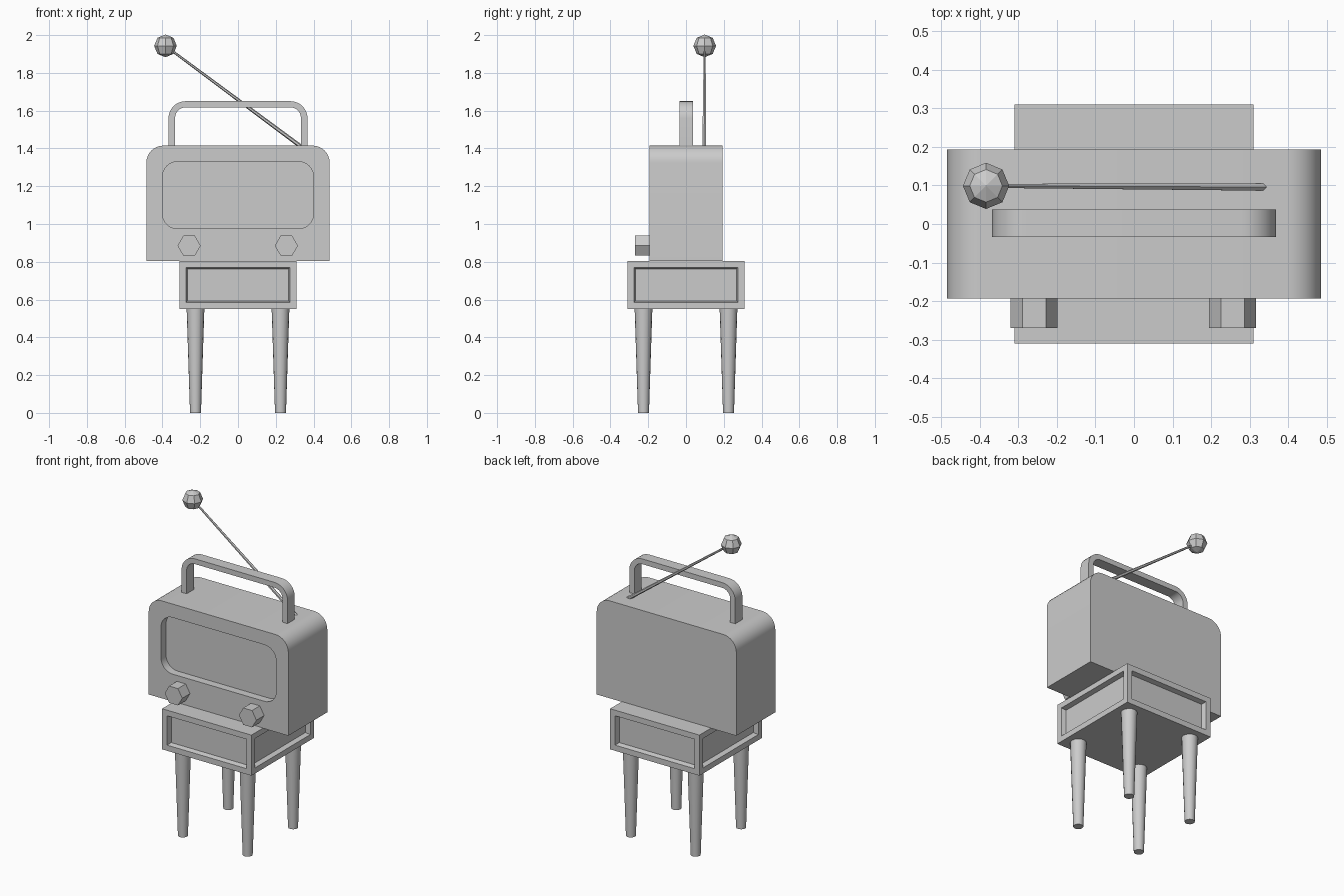
import bpy, bmesh
from math import cos, sin, pi, radians
from mathutils import Vector

if "Cube" in bpy.data.objects:
    bpy.data.objects.remove(bpy.data.objects["Cube"])


def finish(bm, name, smooth=None):
    bmesh.ops.recalc_face_normals(bm, faces=bm.faces)
    me = bpy.data.meshes.new(name)
    bm.to_mesh(me)
    bm.free()
    ob = bpy.data.objects.new(name, me)
    bpy.context.collection.objects.link(ob)
    if smooth:
        bpy.ops.object.select_all(action='DESELECT')
        ob.select_set(True)
        bpy.context.view_layer.objects.active = ob
        bpy.ops.object.shade_smooth_by_angle(angle=radians(smooth))
    return ob


def arc(cx, cz, r, a0, a1, n=8):
    angles = [radians(a0 + (a1 - a0) * i / n) for i in range(n + 1)]
    return [(cx + r * cos(a), cz + r * sin(a)) for a in angles]


def arch(w, z0, z1, r):
    """Half-width w, square at the bottom, rounded top corners."""
    return ([(w, z0)] + arc(w - r, z1 - r, r, 0, 90)
            + arc(r - w, z1 - r, r, 90, 180) + [(-w, z0)])


def prism(name, profile, y0, y1, smooth=None):
    bm = bmesh.new()
    face = bm.faces.new([bm.verts.new((x, y0, z)) for x, z in profile])
    ext = bmesh.ops.extrude_face_region(bm, geom=[face])['geom']
    verts = [v for v in ext if isinstance(v, bmesh.types.BMVert)]
    bmesh.ops.translate(bm, verts=verts, vec=(0, y1 - y0, 0))
    return finish(bm, name, smooth)


def rod(name, a, b, ra, rb, sides, smooth=None):
    a, b = Vector(a), Vector(b)
    bm = bmesh.new()
    bmesh.ops.create_cone(bm, cap_ends=True, segments=sides,
                          radius1=ra, radius2=rb, depth=(b - a).length)
    bm.transform((b - a).to_track_quat('Z', 'Y').to_matrix().to_4x4())
    bmesh.ops.translate(bm, verts=bm.verts, vec=(a + b) / 2)
    return finish(bm, name, smooth)


# Stand box with a sloped recessed panel on each side
bm = bmesh.new()
bmesh.ops.create_cube(bm, size=1)
for v in bm.verts:
    v.co = (v.co.x * 0.62, v.co.y * 0.62, v.co.z * 0.255 + 0.6775)
bm.normal_update()
sides = [f for f in bm.faces if abs(f.normal.z) < 0.5]
bmesh.ops.inset_individual(bm, faces=sides, thickness=0.05)
bmesh.ops.inset_individual(bm, faces=sides, thickness=0.01, depth=-0.03)
finish(bm, "stand_box")

# Tapered legs
for sx in (-1, 1):
    for sy in (-1, 1):
        x, y = sx * 0.225, sy * 0.225
        rod("leg", (x, y, 0), (x, y, 0.552), 0.029, 0.047, 16, 40)

# Television body with rounded top corners
body = prism("television_body", arch(0.485, 0.803, 1.415, 0.09), -0.193, 0.193)

# Rounded screen recess cut into the front
w, z0, z1, r = 0.4, 0.975, 1.33, 0.08
screen = (arc(w - r, z1 - r, r, 0, 90) + arc(r - w, z1 - r, r, 90, 180)
          + arc(r - w, z0 + r, r, 180, 270) + arc(w - r, z0 + r, r, 270, 360))
cutter = prism("screen_cutter", screen, -0.3, -0.143)
cutter.hide_render = True
mod = body.modifiers.new("screen_recess", 'BOOLEAN')
mod.operation = 'DIFFERENCE'
mod.solver = 'EXACT'
mod.object = cutter
bpy.ops.object.select_all(action='DESELECT')
body.select_set(True)
bpy.context.view_layer.objects.active = body
bpy.ops.object.modifier_apply(modifier=mod.name)
bpy.data.objects.remove(cutter)
bpy.ops.object.shade_smooth_by_angle(angle=radians(30))

# Hexagonal knobs
for x in (-0.259, 0.256):
    hexagon = [(x + 0.061 * cos(i * pi / 3), 0.885 + 0.061 * sin(i * pi / 3))
               for i in range(6)]
    prism("knob", hexagon, -0.27, -0.185)

# Carrying handle
outer = arch(0.368, 1.405, 1.65, 0.09)
inner = arch(0.333, 1.405, 1.617, 0.055)
prism("handle", outer + inner[::-1], -0.034, 0.037, 30)

# Aerial and faceted tip
tip = Vector((-0.384, 0.099, 1.943))
rod("aerial", (0.34, 0.096, 1.405), tip, 0.011, 0.006, 6)
bm = bmesh.new()
bmesh.ops.create_uvsphere(bm, u_segments=8, v_segments=4, radius=0.06)
bmesh.ops.translate(bm, verts=bm.verts, vec=tip)
finish(bm, "aerial_tip")
